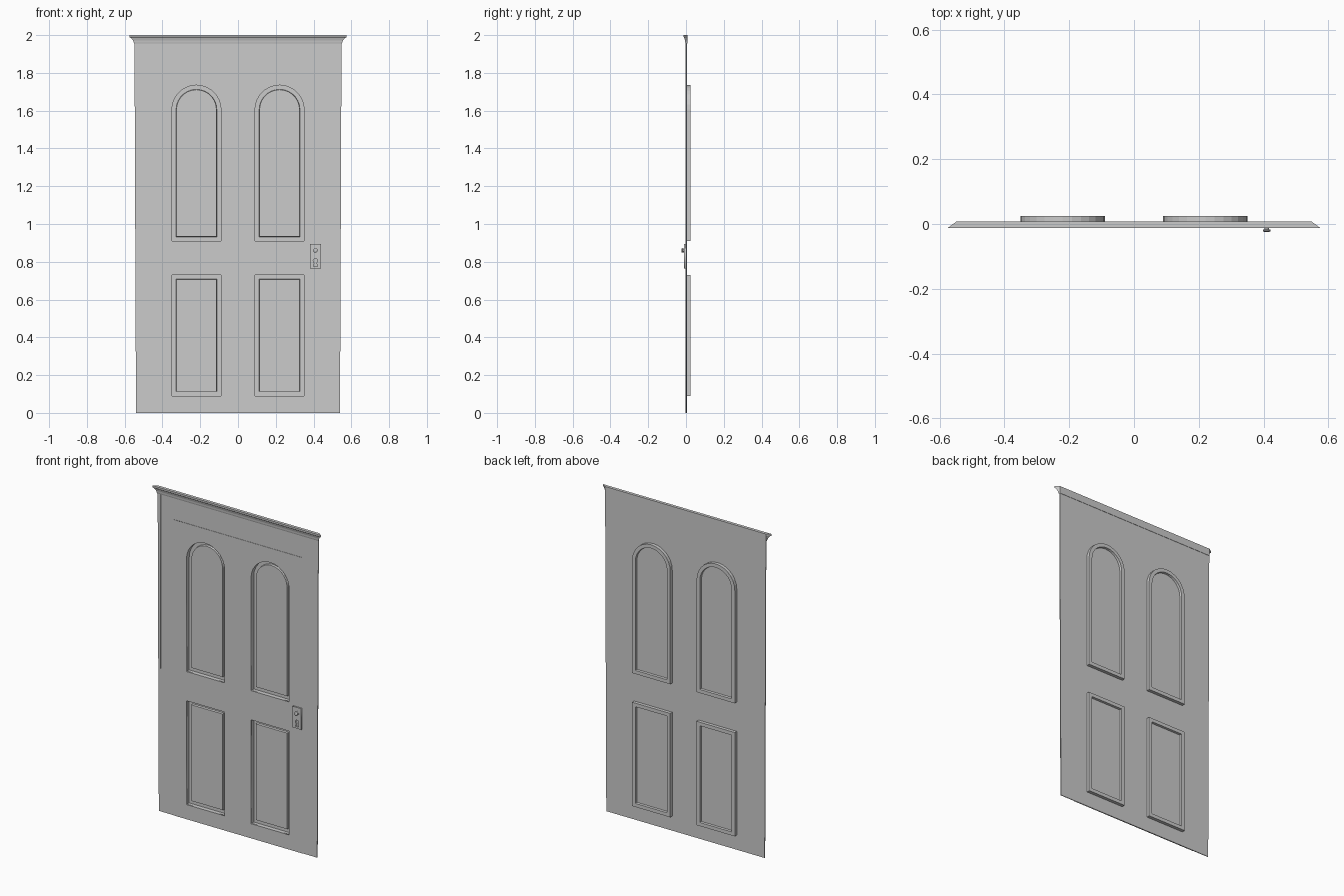
import bpy, bmesh, math
from mathutils import Matrix, Vector

if "Cube" in bpy.data.objects:
    bpy.data.objects.remove(bpy.data.objects["Cube"])


def arc(cx, cz, r, a0, a1, n):
    return [(cx + r * math.cos(math.radians(a0 + (a1 - a0) * i / n)),
             cz + r * math.sin(math.radians(a0 + (a1 - a0) * i / n))) for i in range(n + 1)]


def rect(x0, x1, z0, z1):
    return [(x0, z0), (x1, z0), (x1, z1), (x0, z1)]


def sheet(name, loops, y0, y1):
    """Flat plate in the XZ plane; the first loop is the outside, the others are holes."""
    cu = bpy.data.curves.new(name, 'CURVE')
    cu.dimensions = '2D'
    cu.fill_mode = 'BOTH'
    cu.extrude = (y1 - y0) / 2
    for pts in loops:
        sp = cu.splines.new('POLY')
        sp.points.add(len(pts) - 1)
        for p, (x, z) in zip(sp.points, pts):
            p.co = (x, z, 0, 1)
        sp.use_cyclic_u = True
    ob = bpy.data.objects.new(name, cu)
    bpy.context.collection.objects.link(ob)
    ob.location.y = (y0 + y1) / 2
    ob.rotation_euler.x = math.pi / 2
    bpy.ops.object.select_all(action='DESELECT')
    ob.select_set(True)
    bpy.context.view_layer.objects.active = ob
    bpy.ops.object.convert(target='MESH')
    return ob


def loft(name, rings, cap_start=False, cap_end=True):
    """Skin a series of closed rings with equal point counts."""
    bm = bmesh.new()
    vs = [[bm.verts.new(p) for p in ring] for ring in rings]
    for a, b in zip(vs, vs[1:]):
        n = len(a)
        for i in range(n):
            j = (i + 1) % n
            bm.faces.new((a[i], a[j], b[j], b[i]))
    if cap_start:
        bm.faces.new(list(reversed(vs[0])))
    if cap_end:
        bm.faces.new(vs[-1])
    if cap_start and cap_end:
        bmesh.ops.recalc_face_normals(bm, faces=bm.faces)
    me = bpy.data.meshes.new(name)
    bm.to_mesh(me)
    bm.free()
    ob = bpy.data.objects.new(name, me)
    bpy.context.collection.objects.link(ob)
    return ob


def panel_outline(cx, z0, z1, arched, d=0.0):
    w = 0.13 - d
    if not arched:
        return rect(cx - w, cx + w, z0 + d, z1 - d)
    return [(cx - w, z0 + d), (cx + w, z0 + d)] + arc(cx, z1 - 0.13, w, 0, 180, 14)


# Four panels: arched above, rectangular below
specs = [(s * 0.22, z0, z1, arched) for s in (-1, 1)
         for z0, z1, arched in ((0.09, 0.73, False), (0.91, 1.735, True))]
holes = [panel_outline(*s) for s in specs]

# Door surround, slightly wider at the top
sheet("door_surround", [[(-0.54, 0), (0.54, 0), (0.548, 1.96), (-0.548, 1.96)]] + holes, 0.0, 0.005)

# Door leaf, standing just proud of the surround
sheet("door_leaf", [rect(-0.438, 0.438, 0, 1.823)] + holes, -0.002, 0.0)

# Thin edge strip on the left of the surround
sheet("edge_strip", [rect(-0.533, -0.526, 0.88, 1.96)], -0.002, 0.0)

# Recessed panels with a moulded border
for k, s in enumerate(specs):
    rings = [[(x, y, z) for x, z in panel_outline(*s, d)]
             for d, y in ((0, -0.002), (0, 0.025), (0.022, 0.025), (0.024, 0.012))]
    loft(f"panel_{k + 1}", rings)

# Cornice: stepped profile of (height, half width, front depth)
profile = [(1.955, 0.55, -0.002), (1.962, 0.552, -0.004), (1.972, 0.556, -0.005),
           (1.985, 0.566, -0.009), (1.989, 0.574, -0.012), (2.0, 0.575, -0.012)]
loft("cornice", [[(-w, y, z), (w, y, z), (0.549, 0.007, z), (-0.549, 0.007, z)]
                 for z, w, y in profile], cap_start=True)

# Lock plate with a keyhole
keyhole = [(0.399, 0.776), (0.421, 0.776), (0.415, 0.794)] + \
    arc(0.41, 0.805, 0.012, -60, 240, 14) + [(0.405, 0.794)]
sheet("lock_plate", [rect(0.381, 0.439, 0.765, 0.895), keyhole], -0.011, -0.002)

# Round knob on a short neck
knob = loft("door_knob", [[(x, y, z) for x, z in arc(0.41, 0.86, r, 0, 337.5, 15)]
                          for r, y in ((0.013, -0.010), (0.013, -0.012), (0.007, -0.013),
                                       (0.007, -0.016), (0.012, -0.018), (0.012, -0.022),
                                       (0.007, -0.025))], cap_start=True)
bpy.ops.object.select_all(action='DESELECT')
knob.select_set(True)
bpy.context.view_layer.objects.active = knob
bpy.ops.object.shade_smooth_by_angle()
